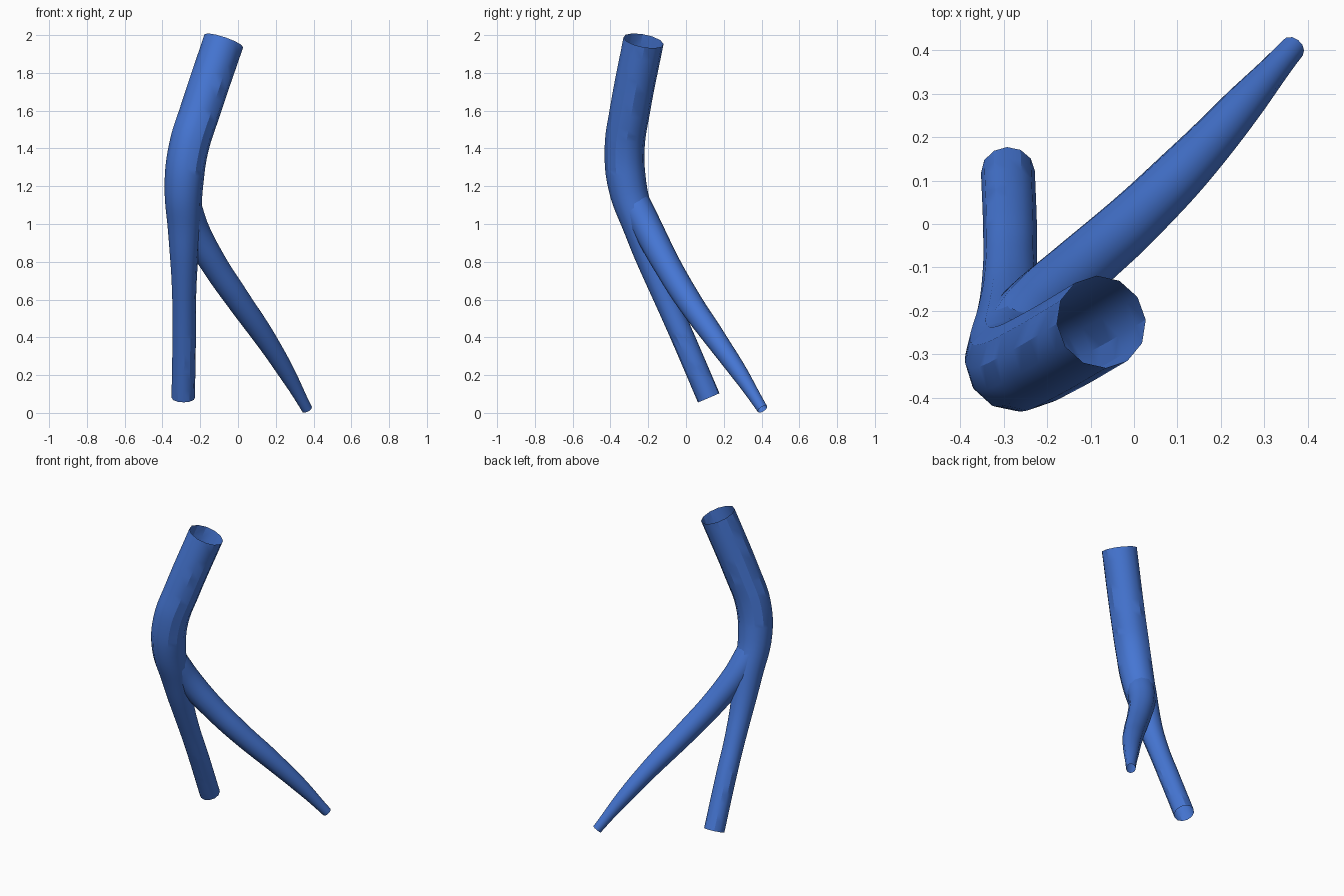
import bpy
from mathutils import Vector

cube = bpy.data.objects.get("Cube")
if cube:
    bpy.data.objects.remove(cube, do_unlink=True)

blue = bpy.data.materials.new("blue")
blue.use_nodes = True
colour = (0.06, 0.18, 0.65, 1)
blue.diffuse_color = colour
blue.node_tree.nodes["Principled BSDF"].inputs["Base Color"].default_value = colour


def tube(name, stations):
    """Open twelve-sided tube through (x, y, z, radius) stations."""
    curve = bpy.data.curves.new(name, "CURVE")
    curve.dimensions = "3D"
    curve.twist_mode = "MINIMUM"
    curve.bevel_depth = 1
    curve.bevel_resolution = 4
    curve.resolution_u = 6
    curve.use_fill_caps = False
    spline = curve.splines.new("BEZIER")
    spline.radius_interpolation = "CARDINAL"
    spline.bezier_points.add(len(stations) - 1)
    for point, (x, y, z, radius) in zip(spline.bezier_points, stations):
        point.co = Vector((x, y, z))
        point.radius = radius
        point.handle_left_type = point.handle_right_type = "AUTO"
    obj = bpy.data.objects.new(name, curve)
    bpy.context.collection.objects.link(obj)
    bpy.ops.object.select_all(action="DESELECT")
    obj.select_set(True)
    bpy.context.view_layer.objects.active = obj
    bpy.ops.object.convert(target="MESH")
    obj = bpy.context.object
    obj.data.materials.clear()
    obj.data.materials.append(blue)
    bpy.ops.object.shade_smooth_by_angle()
    return obj


# Wide bent trunk, narrowing below the fork
tube("main_tube", [
    (-0.29, 0.12, 0.08, 0.062),
    (-0.285, -0.017, 0.4, 0.062),
    (-0.285, -0.105, 0.6, 0.063),
    (-0.285, -0.185, 0.8, 0.073),
    (-0.285, -0.25, 1.0, 0.089),
    (-0.287, -0.31, 1.2, 0.102),
    (-0.262, -0.325, 1.4, 0.106),
    (-0.2, -0.297, 1.6, 0.107),
    (-0.075, -0.225, 1.97, 0.108),
])

# Tapering branch that starts inside the trunk
tube("side_branch", [
    (-0.28, -0.27, 1.1, 0.085),
    (-0.235, -0.205, 0.98, 0.08),
    (-0.135, -0.11, 0.8, 0.073),
    (0.0, 0.01, 0.6, 0.067),
    (0.14, 0.15, 0.4, 0.058),
    (0.265, 0.29, 0.2, 0.044),
    (0.365, 0.405, 0.02, 0.029),
])
